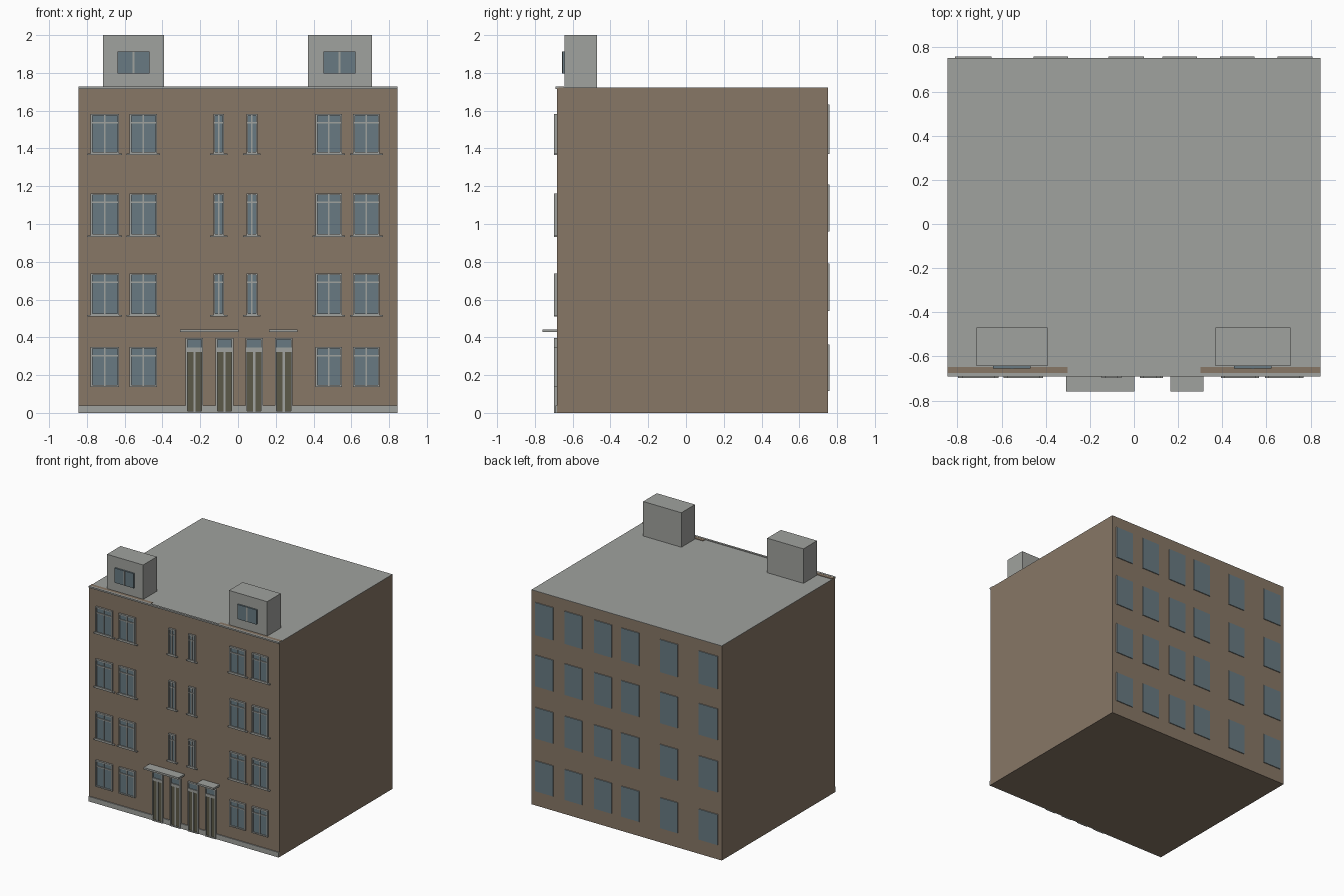
import bpy, bmesh

if "Cube" in bpy.data.objects:
    bpy.data.objects.remove(bpy.data.objects["Cube"])

def material(name, r, g, b):
    m = bpy.data.materials.new(name)
    m.diffuse_color = (r, g, b, 1)
    m.use_nodes = True
    m.node_tree.nodes["Principled BSDF"].inputs["Base Color"].default_value = m.diffuse_color
    return m

BROWN = material("brown_wall", 0.242, 0.184, 0.133)
GREY = material("light_grey", 0.352, 0.361, 0.342)
GLASS = material("blue_glass", 0.138, 0.195, 0.223)
OLIVE = material("olive_door", 0.107, 0.102, 0.065)

FRONT, BACK, HALF, TOP = -0.683, 0.753, 0.845, 1.72

def boxes(name, items, *mats):
    """One object from boxes given as (x0, x1, y0, y1, z0, z1)."""
    bm = bmesh.new()
    for x0, x1, y0, y1, z0, z1 in items:
        vs = bmesh.ops.create_cube(bm, size=1)["verts"]
        for v in vs:
            v.co = (x1 if v.co.x > 0 else x0, y1 if v.co.y > 0 else y0, z1 if v.co.z > 0 else z0)
    me = bpy.data.meshes.new(name)
    bm.to_mesh(me)
    bm.free()
    for m in mats:
        me.materials.append(m)
    ob = bpy.data.objects.new(name, me)
    bpy.context.collection.objects.link(ob)
    return ob

def frame(x0, x1, z0, z1, y0, y1, w, bars_x=(), bars_z=(), bar=0.01):
    """Rectangular frame with mullions and transoms."""
    out = [(x0, x0 + w, y0, y1, z0, z1), (x1 - w, x1, y0, y1, z0, z1),
           (x0 + w, x1 - w, y0, y1, z0, z0 + w), (x0 + w, x1 - w, y0, y1, z1 - w, z1)]
    out += [(x - bar / 2, x + bar / 2, y0 + 0.002, y1, z0 + w, z1 - w) for x in bars_x]
    out += [(x0 + w, x1 - w, y0 + 0.001, y1, z - bar / 2, z + bar / 2) for z in bars_z]
    return out

# Main block, grey roof sheet, front ledge and brown roof edge strips
boxes("walls", [(-HALF, HALF, FRONT, BACK, 0, TOP)], BROWN)
boxes("roof", [(-HALF, HALF, FRONT, BACK, TOP, TOP + 0.003)], GREY)
boxes("cornice", [(-HALF, HALF, -0.692, FRONT + 0.008, 1.716, 1.728)], GREY)
boxes("roof_edge_strips", [(s0, s1, FRONT + 0.008, -0.647, TOP, 1.727)
                           for s0, s1 in ((-HALF, -0.302), (0.302, HALF))], BROWN)

# Front windows
wide = [(-0.78, -0.63), (-0.574, -0.429), (0.411, 0.55), (0.61, 0.75)]
narrow = [(-0.131, -0.073), (0.044, 0.103)]
rows = [(0.138, 0.35), (0.518, 0.738), (0.938, 1.162), (1.372, 1.583)]
frames, glass, sills = [], [], []
for i, (z0, z1) in enumerate(rows):
    for x0, x1 in wide + (narrow if i else []):
        slim = x1 - x0 < 0.1
        frames += frame(x0, x1, z0, z1, -0.698, FRONT, 0.009, [(x0 + x1) / 2], [z1 - 0.047], 0.008)
        glass.append((x0 + 0.005, x1 - 0.005, -0.690, FRONT, z0 + 0.005, z1 - 0.005))
        if i:
            sills.append((x0 - 0.017, x1 + 0.017, -0.698, FRONT, z0 - 0.008, z0))
boxes("front_window_frames", frames, GREY)
boxes("front_window_glass", glass, GLASS)
boxes("front_window_sills", sills, GREY)

# Entrance doors: frame, fanlight and two olive leaves each
doors = [(-0.277, -0.184), (-0.118, -0.025), (0.039, 0.132), (0.195, 0.289)]
frames, lights, leaves = [], [], []
for x0, x1 in doors:
    c = (x0 + x1) / 2
    frames += frame(x0, x1, 0, 0.397, -0.698, FRONT, 0.009, [], [0.334], 0.022)
    frames.append((c - 0.006, c + 0.006, -0.696, FRONT, 0.009, 0.323))
    lights.append((x0 + 0.005, x1 - 0.005, -0.690, FRONT, 0.334, 0.392))
    leaves.append((x0 + 0.005, x1 - 0.005, -0.690, FRONT, 0.005, 0.33))
boxes("door_frames", frames, GREY)
boxes("door_fanlights", lights, GLASS)
boxes("door_leaves", leaves, OLIVE)

# Plinth between the doors, and the entrance canopies
edges = [-HALF] + [x for d in doors for x in d] + [HALF]
boxes("plinth", [(a, b, -0.691, FRONT, 0, 0.04) for a, b in zip(edges[::2], edges[1::2])], GREY)
boxes("canopies", [(-0.307, 0.003, -0.76, FRONT, 0.427, 0.442),
                   (0.165, 0.316, -0.76, FRONT, 0.427, 0.442)], GREY)

# Roof dormers with a two-pane window
dormers = [(-0.714, -0.392), (0.37, 0.709)]
panes = [(-0.638, -0.468), (0.453, 0.622)]
boxes("dormers", [(a, b, -0.643, -0.47, TOP, 2.0) for a, b in dormers], GREY)
boxes("dormer_glass", [(a, b, -0.655, -0.643, 1.797, 1.914) for a, b in panes], GLASS)
boxes("dormer_mullions", [((a + b) / 2 - 0.006, (a + b) / 2 + 0.006, -0.657, -0.643, 1.797, 1.914)
                          for a, b in panes], GREY)

# Back windows: grey raised panels whose rear face is glass
cols = [(-0.81, -0.645), (-0.455, -0.30), (-0.115, 0.045), (0.13, 0.285), (0.39, 0.547), (0.65, 0.808)]
back_rows = [(0.117, 0.362), (0.54, 0.79), (0.96, 1.21), (1.37, 1.632)]
back = boxes("back_windows", [(a, b, BACK - 0.01, 0.76, z0, z1) for a, b in cols for z0, z1 in back_rows],
             GREY, GLASS)
for p in back.data.polygons:
    p.material_index = 1 if p.normal.y > 0.9 else 0
